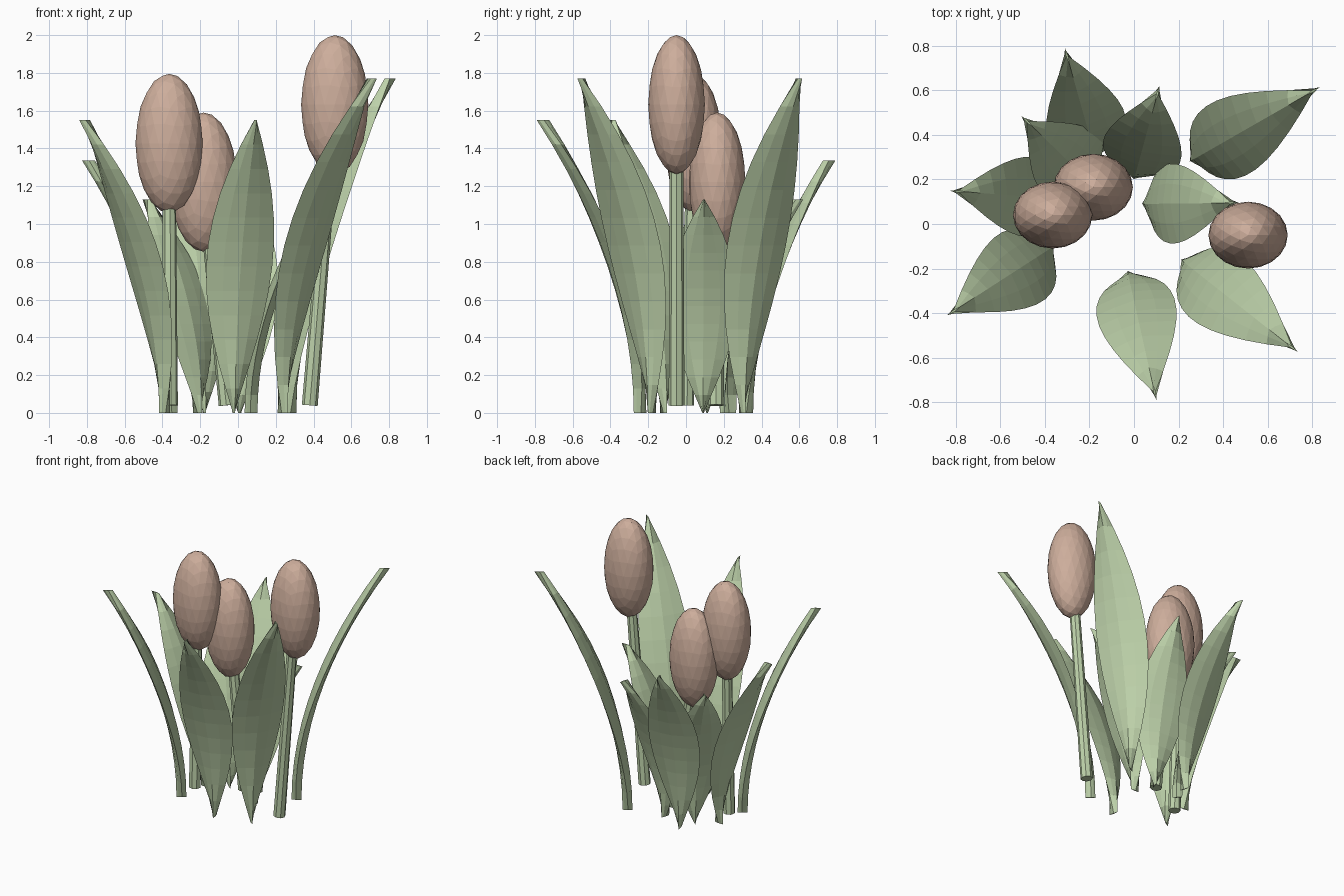
import bpy, bmesh, math
from mathutils import Vector

cube = bpy.data.objects.get("Cube")
if cube:
    bpy.data.objects.remove(cube, do_unlink=True)


def material(name, rgb):
    m = bpy.data.materials.new(name)
    m.use_nodes = True
    m.diffuse_color = (*rgb, 1)
    m.node_tree.nodes["Principled BSDF"].inputs["Base Color"].default_value = (*rgb, 1)
    return m


leaf_green = material("leaf green", (0.51, 0.64, 0.40))
petal_pink = material("dusty pink", (0.61, 0.42, 0.33))


def finish(bm, name, mat):
    bmesh.ops.recalc_face_normals(bm, faces=bm.faces)
    mesh = bpy.data.meshes.new(name)
    bm.to_mesh(mesh)
    bm.free()
    mesh.materials.append(mat)
    obj = bpy.data.objects.new(name, mesh)
    bpy.context.collection.objects.link(obj)
    return obj


# Leaf: thick blade with a lens section, arching outwards
THICK, EDGE, HALF_WIDTH, ROWS = 0.068, 0.03, 0.18, 12
# Section loop: (sideways fraction, radial offset), inner face then outer face
SECTION = [(-1, EDGE), (-0.5, 0.012), (0, 0), (0.5, 0.012),
           (1, EDGE), (0.5, 0.054), (0, THICK), (-0.5, 0.054)]


def leaf(name, base, tip, height):
    base, tip = Vector((*base, 0)), Vector((*tip, 0))
    out = (tip - base).normalized()
    side = Vector((-out.y, out.x, 0))
    reach = (tip - base).length - THICK
    bm = bmesh.new()
    loops = []
    for i in range(ROWS + 1):
        t = i / ROWS
        swell = max(0, math.sin(math.pi * t ** 1.1))
        width = max(0.004, HALF_WIDTH * swell ** 0.88)
        loop = []
        for u, offset in SECTION:
            p = base + out * (reach * t ** 1.95 + offset) + side * (u * width)
            p.z = height * t
            loop.append(bm.verts.new(p))
        loops.append(loop)
    n = len(SECTION)
    for low, high in zip(loops, loops[1:]):
        for k in range(n):
            j = (k + 1) % n
            bm.faces.new((low[k], low[j], high[j], high[k]))
    bm.faces.new(loops[0])
    bm.faces.new(loops[-1])
    return finish(bm, name, leaf_green)


leaves = {
    "leaf_back_left": ((0.25, 0.28), (0.835, 0.615), 1.77),
    "leaf_front_left": ((0.21, -0.16), (0.735, -0.575), 1.77),
    "leaf_front": ((-0.03, -0.21), (0.10, -0.79), 1.55),
    "leaf_front_right": ((-0.36, -0.10), (-0.84, -0.41), 1.55),
    "leaf_right": ((-0.32, 0.11), (-0.825, 0.15), 1.335),
    "leaf_back_right": ((-0.19, 0.18), (-0.505, 0.485), 1.13),
    "leaf_back": ((-0.17, 0.29), (-0.31, 0.79), 1.335),
    "leaf_back_inner": ((0.0, 0.20), (0.115, 0.62), 1.13),
    "leaf_inner": ((0.035, 0.09), (0.47, 0.095), 1.13),
}
for name, spec in leaves.items():
    leaf(name, *spec)


# Flower: faceted egg-shaped bud on a slightly leaning stem
def flower(name, foot, centre):
    foot, centre = Vector(foot), Vector(centre)
    bm = bmesh.new()
    bmesh.ops.create_icosphere(bm, subdivisions=3, radius=1)
    bmesh.ops.scale(bm, verts=bm.verts, vec=(0.178, 0.15, 0.368))
    bud = finish(bm, name + "_bud", petal_pink)
    bud.location = centre

    axis = (centre - foot) * 0.8
    bm = bmesh.new()
    bmesh.ops.create_cone(bm, cap_ends=True, segments=8, radius1=0.042,
                          radius2=0.036, depth=axis.length)
    stem = finish(bm, name + "_stem", leaf_green)
    stem.location = foot + axis / 2
    stem.rotation_euler = axis.to_track_quat("Z", "Y").to_euler()


flower("left_flower", (0.38, -0.05, 0.04), (0.512, -0.05, 1.632))
flower("right_flower", (-0.36, 0.0, 0.04), (-0.365, 0.04, 1.427))
flower("back_flower", (-0.06, 0.16, 0.04), (-0.183, 0.165, 1.222))
